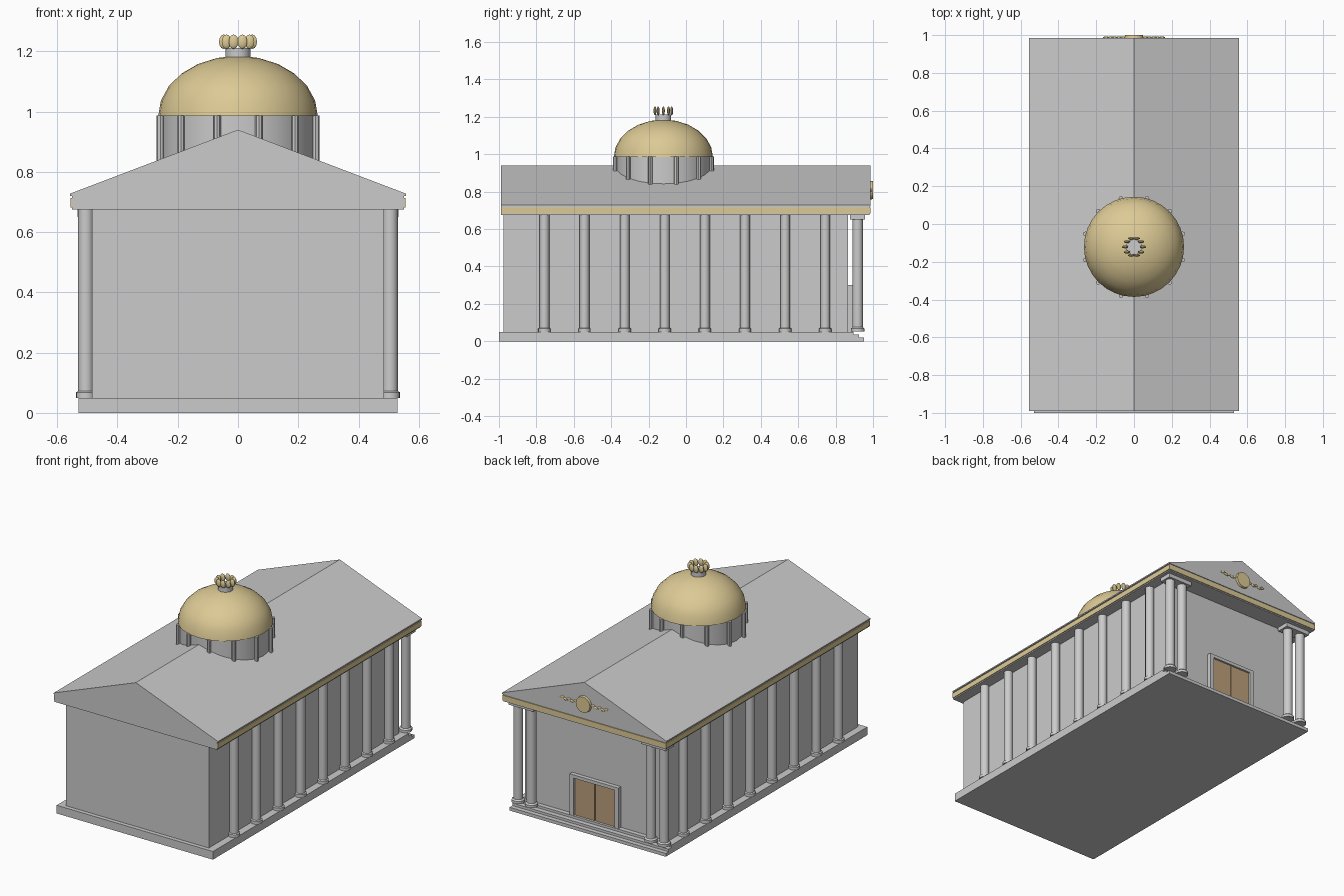
import bpy, bmesh, math
from mathutils import Matrix

if "Cube" in bpy.data.objects:
    bpy.data.objects.remove(bpy.data.objects["Cube"])


def material(name, color):
    m = bpy.data.materials.new(name)
    m.diffuse_color = color
    m.use_nodes = True
    m.node_tree.nodes["Principled BSDF"].inputs["Base Color"].default_value = m.diffuse_color
    return m


GOLD = material("gold", (0.72, 0.59, 0.30, 1))
WOOD = material("wood", (0.50, 0.35, 0.20, 1))


def finish(name, bm, mat=None, smooth=False):
    bmesh.ops.recalc_face_normals(bm, faces=bm.faces)
    me = bpy.data.meshes.new(name)
    bm.to_mesh(me)
    bm.free()
    ob = bpy.data.objects.new(name, me)
    bpy.context.collection.objects.link(ob)
    if mat:
        me.materials.append(mat)
    if smooth:
        bpy.ops.object.select_all(action='DESELECT')
        bpy.context.view_layer.objects.active = ob
        ob.select_set(True)
        bpy.ops.object.shade_smooth_by_angle(angle=math.radians(40))
    return ob


def box(name, x, y, z, mat=None):
    """Box from (min, max) ranges."""
    bm = bmesh.new()
    size = [r[1] - r[0] for r in (x, y, z)]
    mid = [(r[1] + r[0]) / 2 for r in (x, y, z)]
    bmesh.ops.create_cube(bm, size=1, matrix=Matrix.Translation(mid) @ Matrix.Diagonal((*size, 1)))
    return finish(name, bm, mat)


def lathe(name, profile, x, y, sides, mat=None, smooth=True):
    """Capped solid of revolution from (radius, z) points."""
    bm = bmesh.new()
    rings = []
    for r, z in profile:
        rings.append([bm.verts.new((x + r * math.cos(2 * math.pi * i / sides),
                                    y + r * math.sin(2 * math.pi * i / sides), z))
                      for i in range(sides)])
    for a, b in zip(rings, rings[1:]):
        for i in range(sides):
            j = (i + 1) % sides
            bm.faces.new((a[i], a[j], b[j], b[i]))
    bm.faces.new(rings[0])
    bm.faces.new(rings[-1])
    return finish(name, bm, mat, smooth)


def ellipsoid(name, pos, radii, mat, tilt=0):
    bm = bmesh.new()
    m = Matrix.Translation(pos) @ Matrix.Rotation(tilt, 4, 'Y') @ Matrix.Diagonal((*radii, 1))
    bmesh.ops.create_uvsphere(bm, u_segments=10, v_segments=6, radius=1, matrix=m)
    return finish(name, bm, mat, True)


# Base with entrance steps
box("base", (-.53, .53), (-1, .895), (0, .05))
box("upper_step", (-.53, .53), (.895, .925), (0, .035))
box("lower_step", (-.53, .53), (.895, .953), (0, .02))

# Hall walls
box("walls", (-.485, .485), (-.975, .867), (.05, .68))

# Side columns and entrance column pairs
for s in (-1, 1):
    for i in range(8):
        lathe("side_column", [(.033, .05), (.033, .068), (.026, .072), (.026, .68)],
              s * .505, -.757 + i * .2145, 16)
    for x in (.405, .495):
        lathe("entrance_column", [(.037, .052), (.037, .068), (.028, .075), (.028, .66)],
              s * x, .918, 16)
    lo, hi = sorted((s * .365, s * .533))
    box("column_capital", (lo, hi), (.878, .957), (.65, .68))

# Cornice and gilded trim
box("cornice", (-.551, .551), (-.99, .981), (.675, .727))
for s in (-1, 1):
    lo, hi = sorted((s * .545, s * .556))
    box("side_trim", (lo, hi), (-.988, .986), (.682, .714), GOLD)
box("entrance_trim", (-.556, .556), (.975, .986), (.682, .714), GOLD)

# Gable roof
bm = bmesh.new()
outline = [(-.557, .72), (.557, .72), (.557, .728), (0, .94), (-.557, .728)]
face = bm.faces.new([bm.verts.new((x, -.99, z)) for x, z in outline])
ext = bmesh.ops.extrude_face_region(bm, geom=[face], use_keep_orig=True)
bmesh.ops.translate(bm, vec=(0, 1.976, 0),
                    verts=[v for v in ext["geom"] if isinstance(v, bmesh.types.BMVert)])
finish("roof", bm)

# Door with frame
box("door_lintel", (-.165, .165), (.86, .892), (.28, .30))
for s in (-1, 1):
    lo, hi = sorted((s * .138, s * .165))
    box("door_jamb", (lo, hi), (.86, .892), (.05, .28))
    lo, hi = sorted((s * .003, s * .138))
    box("door_leaf", (lo, hi), (.86, .88), (.05, .28), WOOD)

# Pediment emblem: disc and leaf sprays
bm = bmesh.new()
bmesh.ops.create_cone(bm, cap_ends=True, segments=20, radius1=.052, radius2=.048, depth=.025,
                      matrix=Matrix.Translation((0, .9875, .808)) @ Matrix.Rotation(-math.pi / 2, 4, 'X'))
finish("emblem_disc", bm, GOLD)
for s in (-1, 1):
    for i in range(5):
        ellipsoid("emblem_leaf", (s * (.058 + i * .0225), .987, .808 + (-1) ** i * .003),
                  (.017, .006, .007), GOLD, (-1) ** i * .25)

# Drum with pilasters
CY = -.121
lathe("drum", [(.258, .80), (.258, .988)], 0, CY, 24, smooth=True)
for i in range(12):
    a = math.radians(15 + 30 * i)
    lathe("drum_column", [(.012, .80), (.012, .987)],
          .267 * math.cos(a), CY + .267 * math.sin(a), 8)

# Dome
dome = [(.265 * math.cos(math.radians(t)), .985 + .2 * math.sin(math.radians(t)))
        for t in range(0, 90, 15)] + [(.01, 1.185)]
lathe("dome", dome, 0, CY, 32, GOLD)

# Finial: neck and ring of buds
lathe("finial_neck", [(.042, 1.165), (.042, 1.212)], 0, CY, 16)
for i in range(10):
    a = math.radians(36 * i)
    ellipsoid("finial_bud", (.047 * math.cos(a), CY + .047 * math.sin(a), 1.232),
              (.017, .008, .024), GOLD)
